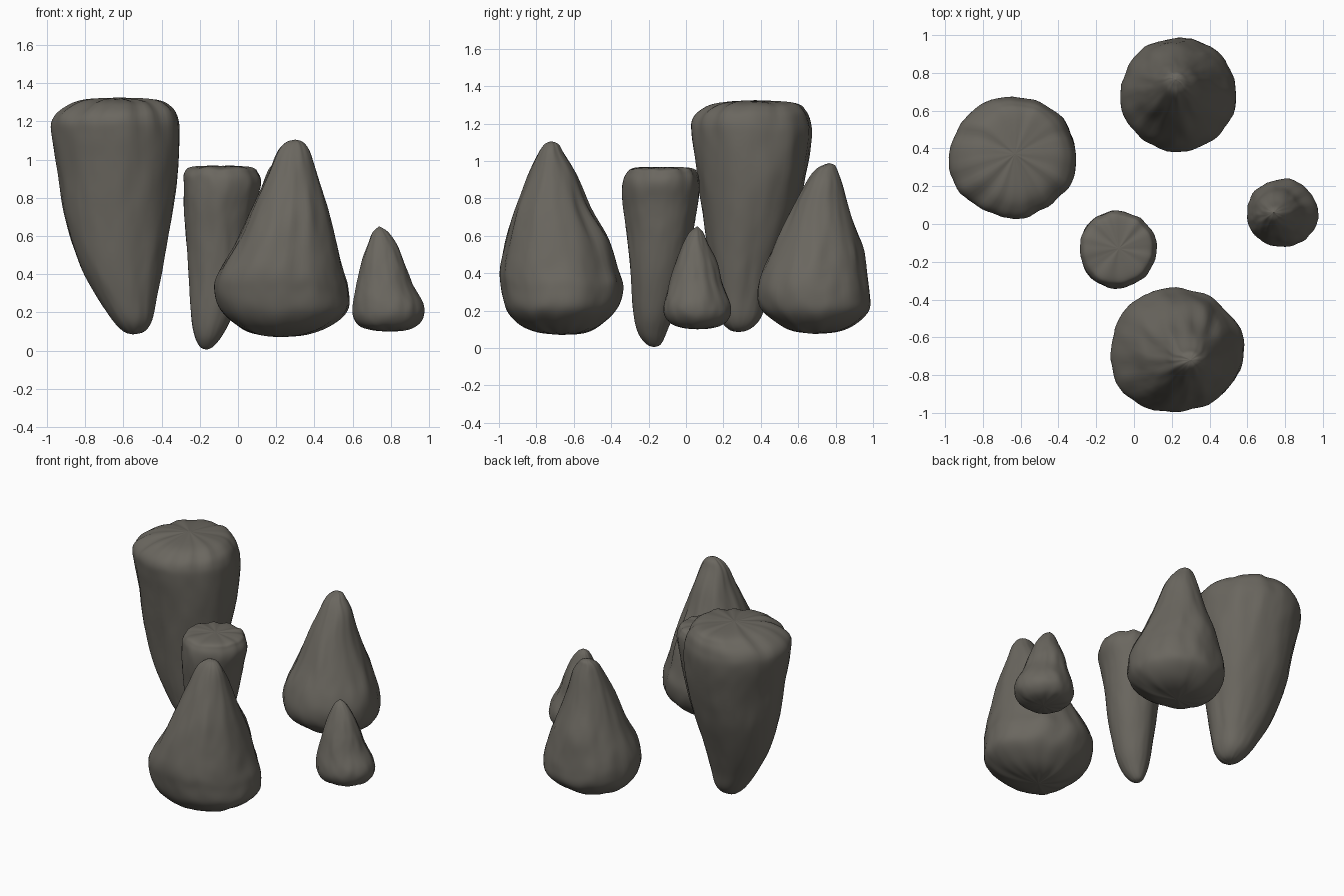
import bpy, bmesh, math
from mathutils import Vector, noise

stone = bpy.data.materials.new("dark grey stone")
stone.diffuse_color = (0.145, 0.135, 0.115, 1)

SEGS, STEPS = 72, 6


def catmull(p0, p1, p2, p3, t):
    return [0.5 * (2 * b + (c - a) * t + (2 * a - 5 * b + 4 * c - d) * t * t
                   + (3 * b - a - 3 * c + d) * t ** 3)
            for a, b, c, d in zip(p0, p1, p2, p3)]


def rock(name, rings, size, seed, corner=(0, 0)):
    """Loft oval rings (z, x min, x max, y min, y max) and roughen the skin.
    corner = (angle in degrees, outward push) for one blunt edge."""
    path = []
    for i in range(len(rings) - 1):
        pts = [rings[max(0, min(len(rings) - 1, i + k))] for k in (-1, 0, 1, 2)]
        path += [catmull(*pts, s / STEPS) for s in range(STEPS)]
    path.append(list(rings[-1]))
    bm = bmesh.new()
    off = Vector((seed * 7.3, seed * 3.1, seed * 5.7))
    loops = []
    for z, x0, x1, y0, y1 in path:
        cx, cy = (x0 + x1) / 2, (y0 + y1) / 2
        rx, ry = max(0.002, (x1 - x0) / 2), max(0.002, (y1 - y0) / 2)
        loop = []
        for k in range(SEGS):
            a = math.tau * k / SEGS
            c, s = math.cos(a), math.sin(a)
            # vertical flutes, lumps and fine grain
            flute = noise.noise(Vector((c * 1.6, s * 1.6, z * 1.2 / size)) + off)
            lump = noise.noise(Vector((c * 3.2, s * 3.2, z * 4 / size)) + off)
            grain = noise.noise(Vector((c * 9, s * 9, z * 11 / size)) + off)
            f = 1 + 0.05 * flute + 0.035 * lump + 0.012 * grain
            f += corner[1] * max(0, math.cos(a - math.radians(corner[0]))) ** 8
            dz = 0.02 * size * lump * min(1, 3 * rx / size)
            loop.append(bm.verts.new((cx + rx * f * c, cy + ry * f * s, max(0, z + dz))))
        loops.append(loop)
    for lo, hi in zip(loops, loops[1:]):
        for k in range(SEGS):
            j = (k + 1) % SEGS
            bm.faces.new((lo[k], lo[j], hi[j], hi[k]))
    bm.faces.new(loops[0][::-1])
    bm.faces.new(loops[-1])
    for f in bm.faces:
        f.smooth = True
    bmesh.ops.recalc_face_normals(bm, faces=bm.faces)
    me = bpy.data.meshes.new(name)
    bm.to_mesh(me)
    bm.free()
    me.materials.append(stone)
    ob = bpy.data.objects.new(name, me)
    bpy.context.collection.objects.link(ob)
    return ob


# hanging rocks: wide blunt top, narrow rounded tip
rock("large_stalactite", [
    (0.085, -0.55, -0.55, 0.28, 0.28),
    (0.10, -0.60, -0.49, 0.23, 0.34),
    (0.16, -0.66, -0.45, 0.18, 0.40),
    (0.28, -0.74, -0.425, 0.15, 0.44),
    (0.45, -0.83, -0.39, 0.12, 0.50),
    (0.68, -0.90, -0.345, 0.09, 0.58),
    (0.92, -0.935, -0.31, 0.06, 0.64),
    (1.12, -0.97, -0.305, 0.035, 0.67),
    (1.21, -0.965, -0.315, 0.035, 0.665),
    (1.27, -0.90, -0.35, 0.08, 0.64),
    (1.31, -0.80, -0.43, 0.17, 0.58),
    (1.325, -0.63, -0.63, 0.37, 0.37)], 1.2, 1)

rock("small_stalactite", [
    (0.005, -0.165, -0.165, -0.17, -0.17),
    (0.02, -0.20, -0.13, -0.21, -0.135),
    (0.08, -0.23, -0.08, -0.255, -0.105),
    (0.19, -0.25, -0.025, -0.28, -0.065),
    (0.40, -0.262, 0.035, -0.295, -0.01),
    (0.60, -0.275, 0.07, -0.31, 0.035),
    (0.76, -0.285, 0.095, -0.33, 0.065),
    (0.87, -0.285, 0.12, -0.335, 0.07),
    (0.93, -0.28, 0.105, -0.32, 0.06),
    (0.96, -0.235, 0.07, -0.28, 0.02),
    (0.968, -0.08, -0.08, -0.13, -0.13)], 0.8, 2)

# standing rocks: bellied base, blunt pointed top
rock("front_stalagmite", [
    (0.07, 0.22, 0.22, -0.67, -0.67),
    (0.085, 0.10, 0.36, -0.80, -0.54),
    (0.13, 0.0, 0.48, -0.90, -0.45),
    (0.21, -0.085, 0.57, -0.965, -0.37),
    (0.32, -0.12, 0.57, -0.99, -0.34),
    (0.42, -0.095, 0.545, -0.995, -0.36),
    (0.58, 0.0, 0.51, -0.96, -0.41),
    (0.75, 0.08, 0.465, -0.91, -0.51),
    (0.93, 0.16, 0.41, -0.84, -0.585),
    (1.04, 0.205, 0.375, -0.79, -0.65),
    (1.09, 0.25, 0.34, -0.755, -0.68),
    (1.105, 0.30, 0.30, -0.72, -0.72)], 1.0, 3, (222, 0.07))

rock("back_stalagmite", [
    (0.075, 0.22, 0.22, 0.69, 0.69),
    (0.09, 0.08, 0.37, 0.57, 0.82),
    (0.13, 0.0, 0.46, 0.49, 0.91),
    (0.20, -0.055, 0.52, 0.41, 0.98),
    (0.29, -0.07, 0.53, 0.385, 0.99),
    (0.40, -0.045, 0.51, 0.41, 0.975),
    (0.54, 0.01, 0.45, 0.475, 0.945),
    (0.74, 0.08, 0.375, 0.565, 0.875),
    (0.88, 0.13, 0.33, 0.64, 0.835),
    (0.95, 0.16, 0.285, 0.69, 0.81),
    (0.978, 0.19, 0.255, 0.735, 0.795),
    (0.988, 0.22, 0.22, 0.765, 0.765)], 0.9, 4, (-10, 0.03))

rock("small_stalagmite", [
    (0.10, 0.79, 0.79, 0.06, 0.06),
    (0.107, 0.71, 0.87, -0.02, 0.14),
    (0.13, 0.635, 0.93, -0.085, 0.20),
    (0.18, 0.60, 0.97, -0.118, 0.23),
    (0.25, 0.60, 0.965, -0.118, 0.225),
    (0.35, 0.618, 0.91, -0.09, 0.19),
    (0.45, 0.64, 0.875, -0.06, 0.165),
    (0.55, 0.675, 0.835, -0.018, 0.12),
    (0.62, 0.705, 0.785, 0.02, 0.09),
    (0.65, 0.74, 0.74, 0.06, 0.06)], 0.55, 5, (70, 0.04))
